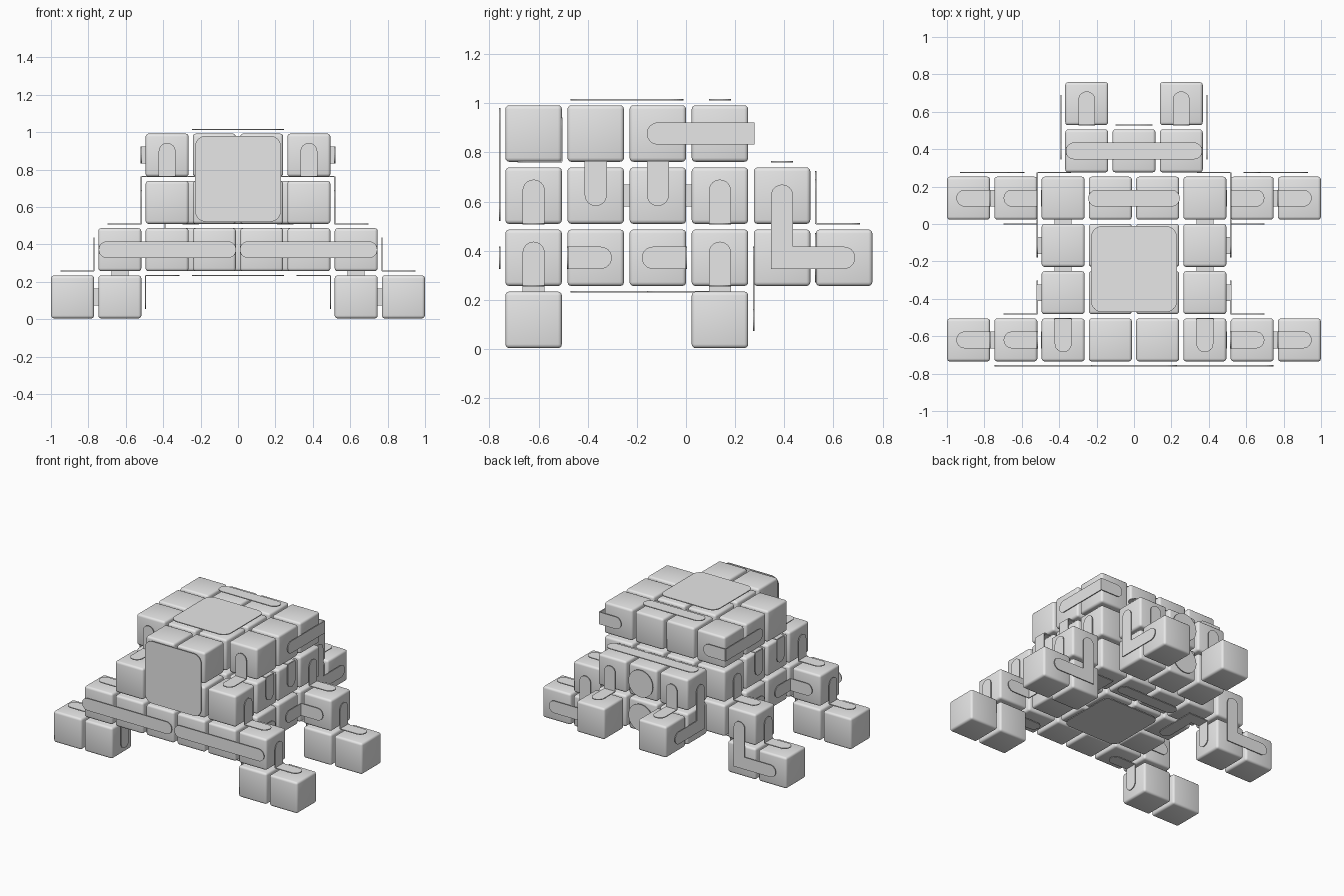
import bpy, bmesh, math
from mathutils import Vector

cube = bpy.data.objects.get("Cube")
if cube:
    bpy.data.objects.remove(cube, do_unlink=True)

grey = bpy.data.materials.new("plain_grey")
grey.use_nodes = True
COLOUR = (0.8, 0.8, 0.8, 1)
grey.diffuse_color = COLOUR
grey.node_tree.nodes["Principled BSDF"].inputs["Base Color"].default_value = COLOUR

PITCH, SIZE, OFF, THICK = 0.2527, 0.23, 0.023, 0.006
H = SIZE / 2
FACE = H + OFF              # block centre to plate centre
HALF_W = 0.045              # half width of a strip
REACH = 0.135               # fold line to centre of the rounded end
X = [PITCH * (i + 0.5) for i in range(4)]
Y = [-0.62 + PITCH * i for i in range(6)]
Z = [H + 0.004 + PITCH * i for i in range(4)]


def finish(name, bm, mirror):
    bmesh.ops.recalc_face_normals(bm, faces=bm.faces)
    mesh = bpy.data.meshes.new(name)
    bm.to_mesh(mesh)
    bm.free()
    mesh.materials.append(grey)
    ob = bpy.data.objects.new(name, mesh)
    bpy.context.collection.objects.link(ob)
    if mirror:
        ob.modifiers.new("mirror", 'MIRROR').use_mirror_merge = False
    return ob


def blocks(name, centres, mirror=True):
    """Rounded cubes in one object."""
    bm = bmesh.new()
    for c in centres:
        made = bmesh.ops.create_cube(bm, size=SIZE)
        bmesh.ops.translate(bm, verts=made["verts"], vec=c)
    bmesh.ops.bevel(bm, geom=bm.edges[:], offset=0.016, segments=3,
                    profile=0.5, affect='EDGES')
    ob = finish(name, bm, mirror)
    bpy.ops.object.select_all(action='DESELECT')
    ob.select_set(True)
    bpy.context.view_layer.objects.active = ob
    bpy.ops.object.shade_smooth_by_angle(angle=math.radians(40))


def plate(name, axis, pos, outline, mirror=True):
    """Thin plate across an axis, from an outline in the other two axes."""
    bm = bmesh.new()
    verts = []
    for p in outline:
        co = list(p)
        co.insert(axis, pos - THICK / 2)
        verts.append(bm.verts.new(co))
    face = bm.faces.new(verts)
    top = bmesh.ops.extrude_face_region(bm, geom=[face])["geom"]
    move = Vector()
    move[axis] = THICK
    bmesh.ops.translate(bm, vec=move, verts=[
        g for g in top if isinstance(g, bmesh.types.BMVert)])
    finish(name, bm, mirror)


def strip(name, axis, pos, path, flat_start=False, mirror=True):
    """Plate following a path, with rounded ends."""
    pts = [Vector(p) for p in path]
    dirs = [(b - a).normalized() for a, b in zip(pts, pts[1:])]
    norms = [Vector((-d.y, d.x)) for d in dirs]

    def cap(p, n, d, flat):
        steps = 1 if flat else 12
        return [p + HALF_W * (n * math.cos(math.pi * i / steps)
                + (0 if flat else math.sin(math.pi * i / steps)) * d)
                for i in range(steps + 1)]

    bends = [(p, a + b) for p, a, b in zip(pts[1:], norms, norms[1:])]
    out = [p + n * HALF_W for p, n in bends]
    out += cap(pts[-1], norms[-1], dirs[-1], False)
    out += [p - n * HALF_W for p, n in reversed(bends)]
    out += cap(pts[0], -norms[0], -dirs[0], flat_start)
    plate(name, axis, pos, out, mirror)


def fold(name, corner, *arms):
    """Strip bent at a corner; each arm is (axis, direction)."""
    for (axis, way), (normal, _) in (arms, arms[::-1]):
        end = list(corner)
        end[axis] += way * REACH
        path = [[c for i, c in enumerate(p) if i != normal] for p in (corner, end)]
        strip(name, normal, corner[normal], path, flat_start=True)


def panel(name, axis, pos, centre, half, radius):
    """Rounded square plate on the middle line."""
    out = []
    for k, (sx, sy) in enumerate(((1, 1), (-1, 1), (-1, -1), (1, -1))):
        for i in range(9):
            t = math.pi / 2 * (k + i / 8)
            if half > radius or i < 8:
                out.append((centre[0] + sx * (half - radius) + radius * math.cos(t),
                            centre[1] + sy * (half - radius) + radius * math.sin(t)))
    plate(name, axis, pos, out, mirror=False)


# Body blocks, level by level
blocks("foot_blocks", [(x, Y[r], Z[0]) for r in (0, 3) for x in X[2:]])
blocks("lower_blocks", [(x, Y[r], Z[1]) for r in range(4)
                        for x in (X[:3] if r in (0, 3) else X[:2])])
blocks("middle_blocks", [(x, Y[r], Z[2]) for r in range(4) for x in X[:2]])
blocks("upper_blocks", [(x, Y[r], Z[3]) for r in range(4)
                        for x in (X[:1] if r == 0 else X[:2])])

# Rear blocks
blocks("rear_blocks", [(PITCH * i, Y[4], z) for i in (-1, 0, 1) for z in Z[1:3]],
       mirror=False)
blocks("rear_foot_blocks", [(PITCH, Y[5], Z[1])])

# Small pegs bridging the gaps
bm = bmesh.new()
peg_spots = [(X[1], (Y[r] + Y[r + 1]) / 2, Z[2]) for r in (1, 2)]
peg_spots += [((X[2] + X[3]) / 2, Y[r], Z[0]) for r in (0, 3)]
peg_spots += [(X[2], Y[r], (Z[0] + Z[1]) / 2) for r in (0, 3)]
for spot in peg_spots:
    made = bmesh.ops.create_cube(bm, size=2 * HALF_W)
    bmesh.ops.translate(bm, verts=made["verts"], vec=spot)
finish("joint_pegs", bm, True)

# Large panels and rear discs
mid_y = (Y[1] + Y[2]) / 2
panel("top_panel", 2, Z[3] + FACE, (0, mid_y), 0.23, 0.06)
panel("bottom_panel", 2, Z[1] - FACE, (0, mid_y), 0.23, 0.06)
panel("front_panel", 1, Y[0] - FACE, (0, (Z[2] + Z[3]) / 2), 0.23, 0.06)
for z in Z[1:3]:
    panel("rear_disc", 1, Y[4] + FACE, (0, z), 0.1, 0.1)

# Straight strips
strip("front_strip", 1, Y[0] - FACE, [(0.055, Z[1]), (0.7, Z[1])])
strip("top_strip", 2, Z[3] + FACE, [(-0.2, Y[3]), (0.2, Y[3])], mirror=False)
strip("bottom_strip", 2, Z[1] - FACE, [(-0.2, Y[3]), (0.2, Y[3])], mirror=False)
strip("rear_top_strip", 2, Z[2] + FACE, [(-0.32, Y[4]), (0.32, Y[4])], mirror=False)

# Angled strips on the rear legs
strip("rear_side_strip", 0, PITCH + FACE,
      [(Y[4], Z[2]), (Y[4], Z[1]), (Y[5], Z[1])])
strip("back_leg_strip", 1, Y[3] + FACE,
      [(X[2], Z[1]), (X[2], Z[0]), (X[3], Z[0])])

# Folded strips on the legs and body sides
side, back = X[1] + FACE, Y[3] + FACE
for r in (0, 3):
    fold("foot_fold", (X[2] + FACE, Y[r], Z[0] + FACE), (0, 1), (2, 1))
    fold("shoulder_fold", (side, Y[r], Z[1] + FACE), (0, 1), (2, 1))
for r in (1, 2):
    fold("side_fold", (side, Y[r], Z[2] + FACE), (0, -1), (2, -1))
fold("front_fold", (X[1], Y[1] - FACE, Z[2] + FACE), (1, -1), (2, 1))
fold("front_leg_fold", (side, Y[0] + FACE, Z[1]), (0, 1), (1, 1))
fold("rear_leg_fold", (side, Y[3] - FACE, Z[1]), (0, 1), (1, -1))
fold("tail_fold", (PITCH, Y[4] + FACE, Z[1] + FACE), (1, 1), (2, 1))

# Strips under the body that run down the inner legs
inner, under = X[2] - FACE, Z[1] - FACE
fold("inner_leg_fold", (inner, Y[0], under), (0, -1), (2, -1))
strip("under_strip", 2, under, [(inner, Y[3]), (X[1], Y[3]), (X[1], Y[2])], True)
strip("inner_leg_strip", 0, inner, [(Y[3], under), (Y[3], under - REACH)], True)

# Strips wrapping the upper back corners
strip("upper_side_strip", 0, side, [(back, Z[3]), (Y[2], Z[3])], True)
strip("upper_back_strip", 1, back, [(side, Z[3]), (side - REACH, Z[3])], True)
